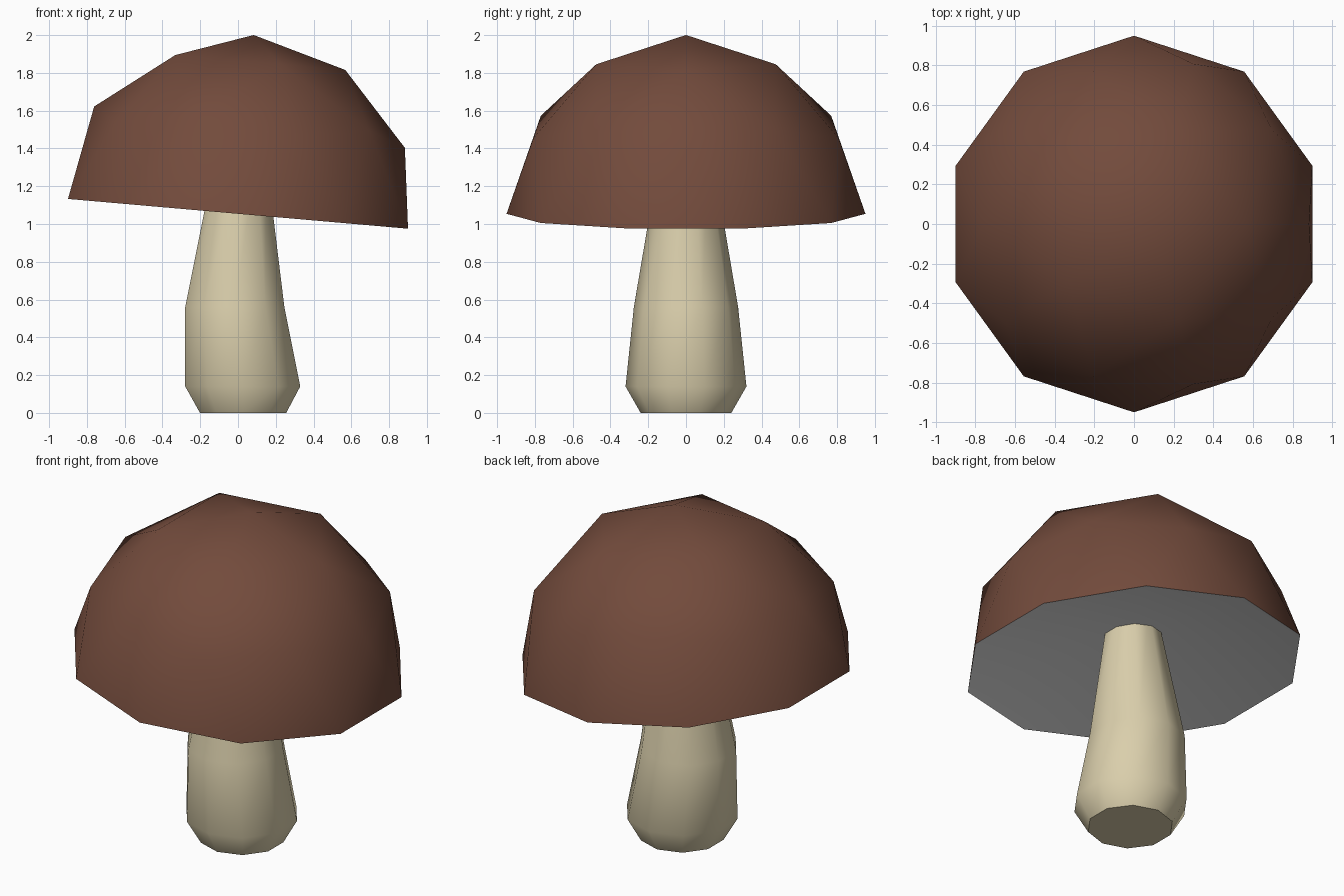
import bpy, bmesh, math
from mathutils import Matrix, Vector

if "Cube" in bpy.data.objects:
    bpy.data.objects.remove(bpy.data.objects["Cube"])


def material(name, rgb):
    m = bpy.data.materials.new(name)
    m.diffuse_color = (*rgb, 1)
    m.use_nodes = True
    m.node_tree.nodes["Principled BSDF"].inputs["Base Color"].default_value = m.diffuse_color
    return m


def finish(name, bm, mats, angle):
    bmesh.ops.recalc_face_normals(bm, faces=bm.faces)
    mesh = bpy.data.meshes.new(name)
    bm.to_mesh(mesh)
    bm.free()
    for m in mats:
        mesh.materials.append(m)
    ob = bpy.data.objects.new(name, mesh)
    bpy.context.collection.objects.link(ob)
    bpy.ops.object.select_all(action='DESELECT')
    ob.select_set(True)
    bpy.context.view_layer.objects.active = ob
    bpy.ops.object.shade_smooth_by_angle(angle=math.radians(angle))
    return ob


brown = material("cap brown", (0.17, 0.07, 0.045))
cream = material("stem cream", (0.70, 0.62, 0.41))
white = material("underside white", (0.8, 0.8, 0.8))

# Cap: upper half of a low-poly icosphere, closed by a shallow hollow cone
bm = bmesh.new()
bmesh.ops.create_icosphere(bm, subdivisions=2, radius=0.95)
bmesh.ops.delete(bm, geom=[v for v in bm.verts if v.co.z < -0.01], context='VERTS')
rim = [e for e in bm.edges if e.is_boundary]
hub = bm.verts.new((0, 0, 0.2))
for e in rim:
    f = bm.faces.new((e.verts[0], e.verts[1], hub))
    f.material_index = 1
# the whole cap leans 5 degrees towards +x
tilt = Matrix.Translation((0, 0, 1.054)) @ Matrix.Rotation(math.radians(5), 4, 'Y')
bmesh.ops.transform(bm, matrix=tilt, verts=bm.verts)
finish("cap", bm, [brown, white], 40)

# Stem: ten-sided rings (height, radius, x offset), slightly bent
profile = [(0, 0.24, 0.027), (0.14, 0.32, 0.025), (0.56, 0.276, -0.017),
           (1.35, 0.142, 0.014)]
SIDES = 10
bm = bmesh.new()
rings = []
for z, r, x in profile:
    angles = [math.pi / 2 + 2 * math.pi * i / SIDES for i in range(SIDES)]
    rings.append([bm.verts.new((x + r * math.cos(a), r * math.sin(a), z)) for a in angles])
for low, high in zip(rings, rings[1:]):
    for i in range(SIDES):
        j = (i + 1) % SIDES
        bm.faces.new((low[i], low[j], high[j], high[i]))
bm.faces.new(rings[0])
bm.faces.new(rings[-1])
finish("stem", bm, [cream], 45)
